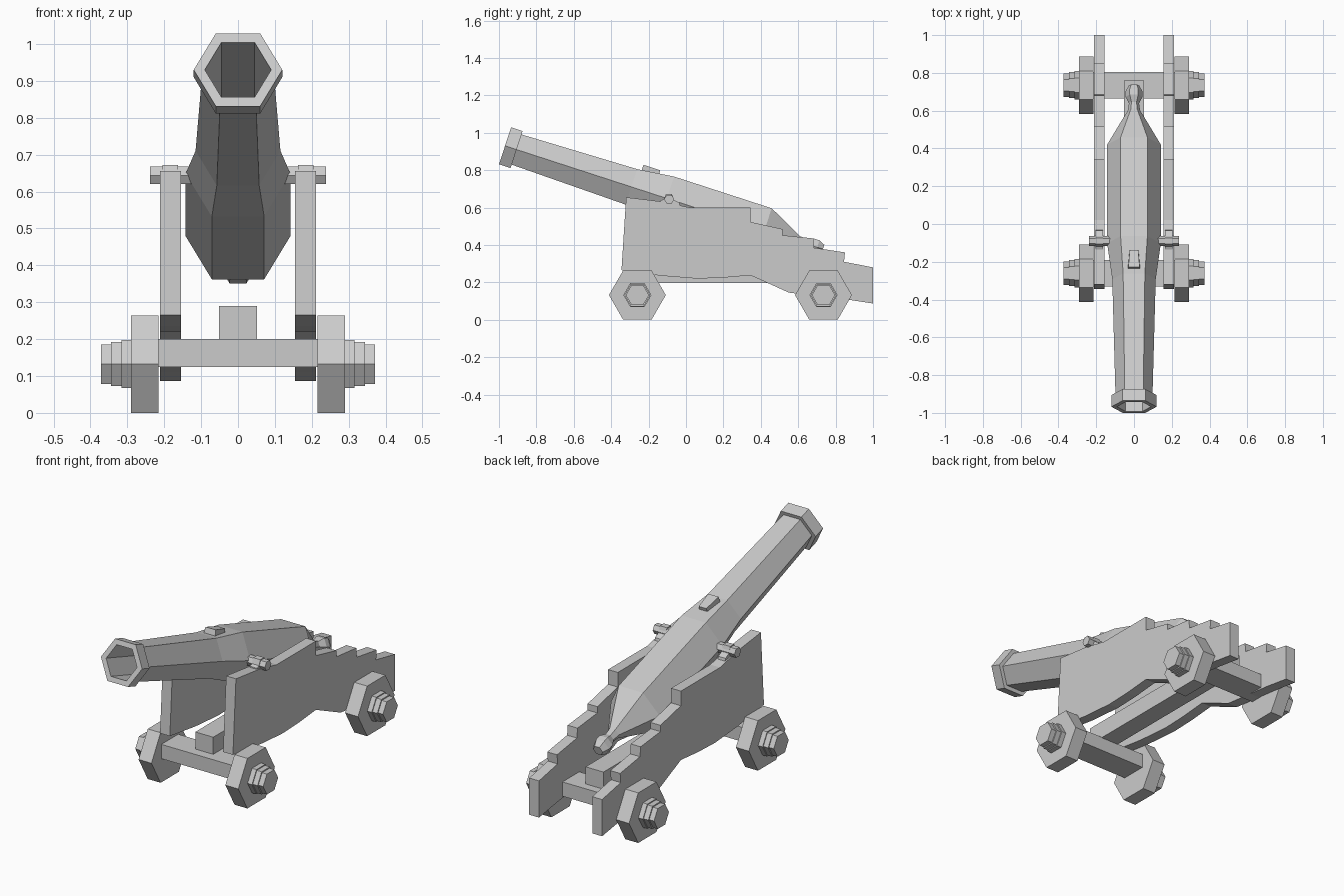
import bpy, bmesh
from math import cos, sin, pi, radians
from mathutils import Matrix

if "Cube" in bpy.data.objects:
    bpy.data.objects.remove(bpy.data.objects["Cube"])


def finish(name, bm):
    bmesh.ops.recalc_face_normals(bm, faces=bm.faces)
    mesh = bpy.data.meshes.new(name)
    bm.to_mesh(mesh)
    bm.free()
    ob = bpy.data.objects.new(name, mesh)
    bpy.context.collection.objects.link(ob)
    return ob


def hex_lathe(name, profile, matrix):
    """Six-sided turning of (distance, radius) along local x, flats up and down."""
    bm = bmesh.new()
    rings = [[bm.verts.new(matrix @ Matrix.Translation((t, r * cos(i * pi / 3), r * sin(i * pi / 3))).translation)
              for i in range(6)] for t, r in profile]
    for a, b in zip(rings, rings[1:]):
        for i in range(6):
            j = (i + 1) % 6
            bm.faces.new((a[i], a[j], b[j], b[i]))
    bm.faces.new(rings[0])
    bm.faces.new(rings[-1])
    return finish(name, bm)


def plate(name, outline, x0, x1):
    """Side profile of (y, z) points extruded from x0 to x1."""
    bm = bmesh.new()
    a = [bm.verts.new((x0, y, z)) for y, z in outline]
    b = [bm.verts.new((x1, y, z)) for y, z in outline]
    bm.faces.new(a)
    bm.faces.new(b)
    for i in range(len(a)):
        j = (i + 1) % len(a)
        bm.faces.new((a[i], a[j], b[j], b[i]))
    return finish(name, bm)


def box(name, lo, hi):
    return plate(name, [(lo[1], lo[2]), (hi[1], lo[2]), (hi[1], hi[2]), (lo[1], hi[2])], lo[0], hi[0])


def mirror(ob):
    ob.modifiers.new("mirror", 'MIRROR')


# Barrel: local x runs from muzzle to breech, tipped 18 degrees
c, s = cos(radians(18)), sin(radians(18))
tilt = Matrix(((0, 1, 0, 0), (c, 0, s, -0.9675), (-s, 0, c, 0.93), (0, 0, 0, 1)))
hex_lathe("barrel", [
    (0.62, 0.09), (0, 0.09), (0, 0.12), (0.065, 0.12), (0.065, 0.098),
    (0.71, 0.115), (0.91, 0.142), (1.459, 0.142), (1.585, 0.07), (1.65, 0.032),
    (1.69, 0.027), (1.725, 0.045), (1.755, 0.045), (1.787, 0.028)], tilt)

# Vent block on top of the barrel, tapered toward the breech
vent = box("vent_block", (-1, 0.735, 0.085), (1, 0.83, 0.132))
for v in vent.data.vertices:
    front = v.co.y < 0.78
    w = 0.034 if front else 0.026
    v.co.x *= w if v.co.z < 0.1 else w - 0.004
    v.co = tilt @ Matrix.Translation((v.co.y, v.co.x, v.co.z)).translation

# Trunnions and the straps holding them
hex_lathe("trunnions", [(-0.238, 0.027), (0.238, 0.027)], Matrix.Translation((0, -0.09, 0.644)))
mirror(plate("trunnion_strap", [
    (-0.14, 0.61), (-0.135, 0.638), (-0.118, 0.645), (-0.107, 0.672),
    (-0.075, 0.672), (-0.064, 0.64), (-0.035, 0.625), (-0.03, 0.60)], 0.163, 0.205))

# Stepped carriage cheeks
mirror(plate("carriage_cheek", [
    (-0.345, 0.265), (-0.32, 0.655), (-0.13, 0.632), (0.02, 0.60), (0.345, 0.60),
    (0.345, 0.523), (0.515, 0.485), (0.515, 0.452), (0.68, 0.435), (0.685, 0.385),
    (0.85, 0.36), (0.845, 0.31), (1.0, 0.28), (1.0, 0.087), (0.85, 0.11),
    (0.55, 0.145), (0.345, 0.238), (0.2, 0.225), (0.06, 0.22), (-0.13, 0.235)], 0.155, 0.212))

# Centre beam
box("centre_beam", (-0.052, -0.28, 0.197), (0.052, 0.76, 0.29))

# Axles, wheels and stepped hubs
for end, y in (("front", -0.26), ("rear", 0.735)):
    box(end + "_axle", (-0.22, y - 0.07, 0.125), (0.22, y + 0.07, 0.2))
    mirror(hex_lathe(end + "_wheel", [
        (0.215, 0.152), (0.29, 0.152), (0.29, 0.075), (0.316, 0.075), (0.316, 0.069),
        (0.344, 0.069), (0.344, 0.062), (0.372, 0.062)], Matrix.Identity(4)))
    bpy.data.objects[end + "_wheel"].data.transform(Matrix.Translation((0, y, 0.132)))
